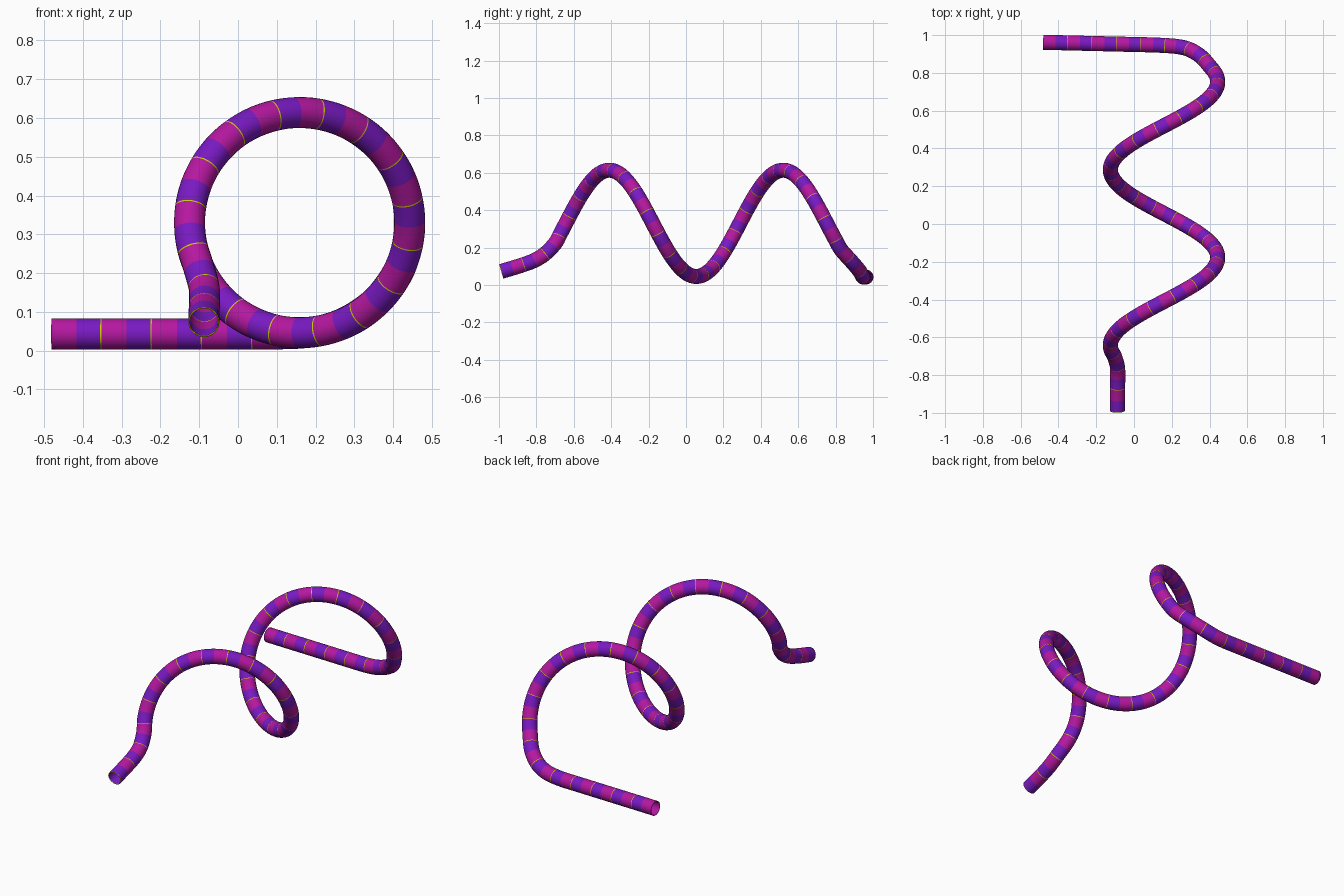
import bpy, bmesh, math
from mathutils import Vector

if "Cube" in bpy.data.objects:
    bpy.data.objects.remove(bpy.data.objects["Cube"])

TUBE_R, SIDES, WALL = 0.04, 28, 0.003
CX, CZ, COIL_R, PITCH, TOP_Y = 0.159, 0.33, 0.284, 0.93, -0.41


def material(name, rgb):
    m = bpy.data.materials.new(name)
    m.diffuse_color = (*rgb, 1)
    m.use_nodes = True
    m.node_tree.nodes["Principled BSDF"].inputs["Base Color"].default_value = m.diffuse_color
    return m


def coil(y):
    a = 2 * math.pi * (y - TOP_Y) / PITCH
    return Vector((CX + COIL_R * math.sin(a), y, CZ + COIL_R * math.cos(a)))


# Control path: sloping lead-in, coil, straight tail
ctrl = [Vector(p) for p in [(-0.088, -0.988, 0.073), (-0.088, -0.93, 0.090), (-0.087, -0.87, 0.109),
                            (-0.086, -0.81, 0.132), (-0.088, -0.755, 0.166)]]
ctrl += [coil(-0.70 + 1.53 * i / 53) for i in range(54)]
ctrl += [Vector(p) for p in [(0.355, 0.886, 0.125), (0.29, 0.925, 0.079),
                             (0.225, 0.940, 0.054), (0.16, 0.945, 0.045)]]
ctrl += [Vector((0.10 - 0.581 * i / 9, 0.948 + 0.014 * i / 9, 0.043)) for i in range(10)]

# Smooth dense path through the control points
pts = [2 * ctrl[0] - ctrl[1]] + ctrl + [2 * ctrl[-1] - ctrl[-2]]
dense = []
for a, b, c, d in zip(pts, pts[1:], pts[2:], pts[3:]):
    for k in range(10):
        t = k / 10
        dense.append(0.5 * (2 * b + (c - a) * t + (2 * a - 5 * b + 4 * c - d) * t**2
                            + (3 * b - a - 3 * c + d) * t**3))
dense.append(ctrl[-1])
dist = [0.0]
for a, b in zip(dense, dense[1:]):
    dist.append(dist[-1] + (b - a).length)
total = dist[-1]


def at(s):
    i = 0
    while i < len(dist) - 2 and dist[i + 1] < s:
        i += 1
    return dense[i].lerp(dense[i + 1], (s - dist[i]) / (dist[i + 1] - dist[i]))


# Stripe stations: thin line, purple half, magenta half in each period
count = round(total / 0.1265)
period = total / count


def start(n):
    # Periods are a touch shorter along the lead-in
    s = n * period
    return s - 0.015 * min(1, s / 0.6, (total - s) / 1.2)


line = 0.0032
stations, mats = [], []
for n in range(count):
    s0, s1 = start(n), start(n + 1)
    mid = (s0 + s1) / 2
    stations.append(s0)
    mats.append(2)
    for half, lo, hi in ((0, s0 + line, mid), (1, mid, s1)):
        for k in range(4):
            stations.append(lo + (hi - lo) * k / 4)
            mats.append(half)
stations.append(total)

# Sweep a circle along the path without twist
bm = bmesh.new()
rings = []
normal = Vector((0, 0, 1))
for s in stations:
    tan = (at(min(s + 0.012, total)) - at(max(s - 0.012, 0))).normalized()
    normal = (normal - tan * normal.dot(tan)).normalized()
    side = tan.cross(normal)
    p = at(s)
    rings.append([bm.verts.new(p + TUBE_R * (normal * math.cos(a) + side * math.sin(a)))
                  for a in (2 * math.pi * j / SIDES for j in range(SIDES))])
for r0, r1, m in zip(rings, rings[1:], mats):
    for j in range(SIDES):
        k = (j + 1) % SIDES
        f = bm.faces.new((r0[j], r0[k], r1[k], r1[j]))
        f.material_index = m
        f.smooth = True

# Open tube: make sure faces point away from the path
bmesh.ops.recalc_face_normals(bm, faces=bm.faces)
bm.faces.ensure_lookup_table()
f = bm.faces[0]
f.normal_update()
if f.normal.dot(f.calc_center_median() - at(0)) < 0:
    bmesh.ops.reverse_faces(bm, faces=bm.faces)

mesh = bpy.data.meshes.new("coiled_tube")
bm.to_mesh(mesh)
bm.free()
tube = bpy.data.objects.new("coiled_tube", mesh)
bpy.context.collection.objects.link(tube)
mesh.materials.append(material("purple", (0.19, 0.010, 0.54)))
mesh.materials.append(material("magenta", (0.46, 0.009, 0.35)))
mesh.materials.append(material("yellow_line", (0.60, 0.62, 0.0)))

# Thin wall with open ends
wall = tube.modifiers.new("wall", 'SOLIDIFY')
wall.thickness = WALL
wall.offset = -1

bpy.context.view_layer.objects.active = tube
tube.select_set(True)
bpy.ops.object.shade_smooth_by_angle(angle=math.radians(40))
